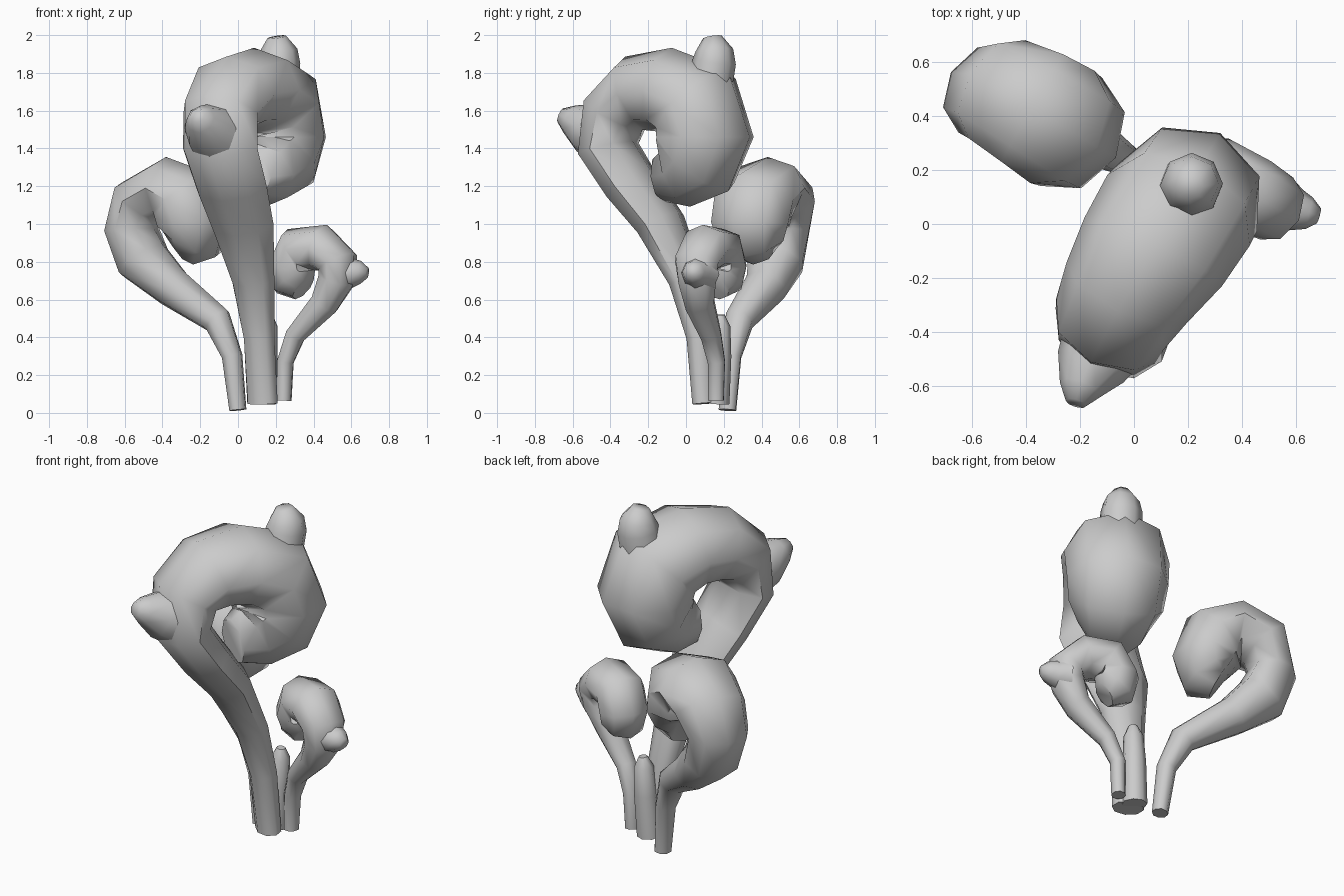
import bpy, bmesh
from math import sin, cos, pi
from mathutils import Vector

SIDES = 8

def tube(name, rings, n=None):
    """Loft elliptical rings (centre, in-plane radius, side radius) along a path."""
    bm = bmesh.new()
    pts = [Vector(r[0]) for r in rings]
    loops = []
    for i, (c, r, w) in enumerate(rings):
        t = (pts[min(i + 1, len(pts) - 1)] - pts[max(i - 1, 0)]).normalized()
        side = n if n else t.orthogonal().normalized()
        up = side.cross(t).normalized()
        loops.append([bm.verts.new(pts[i] + side * w * cos(2 * pi * k / SIDES)
                                   + up * r * sin(2 * pi * k / SIDES)) for k in range(SIDES)])
    for a, b in zip(loops, loops[1:]):
        for k in range(SIDES):
            j = (k + 1) % SIDES
            bm.faces.new((a[k], a[j], b[j], b[k]))
    bm.faces.new(loops[0])
    bm.faces.new(loops[-1])
    bmesh.ops.recalc_face_normals(bm, faces=bm.faces)
    me = bpy.data.meshes.new(name)
    bm.to_mesh(me)
    bm.free()
    ob = bpy.data.objects.new(name, me)
    bpy.context.collection.objects.link(ob)
    bpy.context.view_layer.objects.active = ob
    bpy.ops.object.select_all(action='DESELECT')
    ob.select_set(True)
    bpy.ops.object.shade_smooth_by_angle(angle=pi / 3)
    return ob

def curl(name, d, n, c, rows):
    """Curled stalk in a vertical plane: rows of (along, z, radius, side radius, offset)."""
    d, n = Vector((*d, 0)).normalized(), Vector((*n, 0)).normalized()
    tube(name, [(d * s + n * (c + off) + Vector((0, 0, z)), r, w)
                for s, z, r, w, off in rows], n)

# Tall stalk with a heavy curled head
curl("tall_stalk", (0.447, 0.894), (0.894, -0.447), 0.10, [
    (0.15, 0.05, 0.065, 0.09, -0.03), (0.12, 0.40, 0.075, 0.09, -0.035),
    (0.04, 0.70, 0.09, 0.125, -0.03), (-0.11, 1.00, 0.12, 0.185, -0.02),
    (-0.27, 1.20, 0.135, 0.21, -0.005), (-0.41, 1.40, 0.15, 0.22, 0),
    (-0.375, 1.59, 0.18, 0.22, -0.015), (-0.24, 1.69, 0.21, 0.25, -0.01),
    (-0.06, 1.71, 0.225, 0.285, 0.01), (0.12, 1.64, 0.26, 0.295, 0.025),
    (0.18, 1.46, 0.265, 0.285, 0.035), (0.12, 1.33, 0.25, 0.265, 0.03),
    (0.02, 1.26, 0.18, 0.20, 0.02), (-0.09, 1.25, 0.13, 0.13, 0.01)])

# Left stalk
curl("left_stalk", (-0.87, 0.5), (0.5, 0.87), 0.19, [
    (0.11, 0.015, 0.045, 0.05, 0), (0.145, 0.30, 0.055, 0.06, 0),
    (0.235, 0.49, 0.08, 0.08, 0), (0.51, 0.665, 0.11, 0.12, 0),
    (0.67, 0.805, 0.145, 0.165, -0.03), (0.735, 0.97, 0.135, 0.18, -0.04),
    (0.69, 1.12, 0.155, 0.21, -0.01), (0.54, 1.19, 0.165, 0.23, -0.005),
    (0.41, 1.13, 0.20, 0.24, -0.01), (0.37, 1.00, 0.19, 0.23, -0.01),
    (0.39, 0.91, 0.17, 0.19, -0.01), (0.44, 0.88, 0.11, 0.12, 0)])

# Small right stalk
curl("right_stalk", (0.88, -0.47), (0.47, 0.88), 0.30, [
    (0.14, 0.065, 0.04, 0.045, -0.045), (0.145, 0.27, 0.045, 0.05, -0.04),
    (0.205, 0.41, 0.055, 0.06, -0.04), (0.37, 0.58, 0.08, 0.085, -0.02),
    (0.43, 0.70, 0.10, 0.11, 0), (0.44, 0.80, 0.105, 0.13, 0),
    (0.34, 0.875, 0.125, 0.145, 0), (0.20, 0.865, 0.125, 0.145, 0),
    (0.16, 0.77, 0.125, 0.145, 0), (0.18, 0.70, 0.125, 0.125, 0),
    (0.23, 0.66, 0.075, 0.08, 0)])

# Buds growing out of the curls, and the short shoot between the stalks
def taper(name, *rings):
    tube(name, [(c, r, r) for c, r in rings])

taper("front_bud", ((-0.08, -0.38, 1.45), 0.18), ((-0.16, -0.53, 1.51), 0.135),
      ((-0.20, -0.615, 1.555), 0.08), ((-0.215, -0.665, 1.575), 0.04))
taper("top_bud", ((0.20, 0.12, 1.70), 0.12), ((0.215, 0.15, 1.86), 0.115),
      ((0.215, 0.15, 1.92), 0.10), ((0.205, 0.14, 1.99), 0.05))
taper("side_bud", ((0.53, 0.09, 0.74), 0.10), ((0.60, 0.05, 0.74), 0.08),
      ((0.65, 0.04, 0.745), 0.06), ((0.685, 0.03, 0.74), 0.03))
taper("short_shoot", ((0.13, 0.16, 0.05), 0.07), ((0.145, 0.175, 0.30), 0.065),
      ((0.155, 0.18, 0.46), 0.055), ((0.16, 0.18, 0.52), 0.025))
